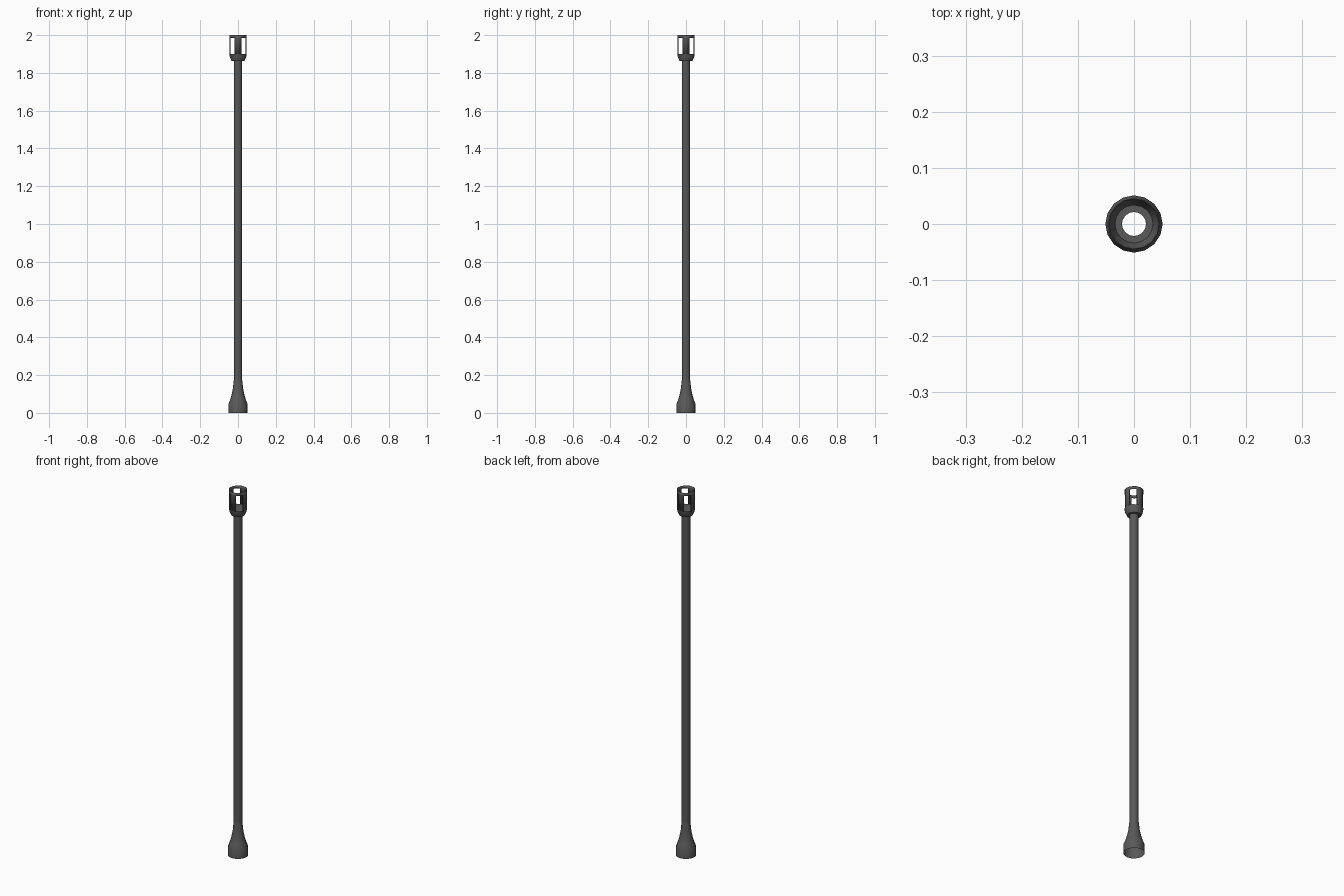
import bpy, bmesh, math

if "Cube" in bpy.data.objects:
    bpy.data.objects.remove(bpy.data.objects["Cube"])

SIDES = 16

metal = bpy.data.materials.new("dark grey metal")
metal.diffuse_color = (0.1, 0.1, 0.1, 1)
metal.use_nodes = True
metal.node_tree.nodes["Principled BSDF"].inputs["Base Color"].default_value = metal.diffuse_color


def revolve(name, profile, keep=lambda band, seg: True, wall=0.0):
    """Open shell turned from (radius, z) points; keep() decides which panels exist."""
    bm = bmesh.new()
    rings = [[bm.verts.new((r * math.cos(2 * math.pi * i / SIDES),
                            r * math.sin(2 * math.pi * i / SIDES), z))
              for i in range(SIDES)] for r, z in profile]
    for b in range(len(rings) - 1):
        for i in range(SIDES):
            if keep(b, i):
                j = (i + 1) % SIDES
                bm.faces.new((rings[b][i], rings[b][j], rings[b + 1][j], rings[b + 1][i]))
    mesh = bpy.data.meshes.new(name)
    bm.to_mesh(mesh)
    bm.free()
    mesh.materials.append(metal)
    obj = bpy.data.objects.new(name, mesh)
    bpy.context.collection.objects.link(obj)
    if wall:
        mod = obj.modifiers.new("wall", 'SOLIDIFY')
        mod.thickness = wall
        mod.offset = -1
    bpy.ops.object.select_all(action='DESELECT')
    obj.select_set(True)
    bpy.context.view_layer.objects.active = obj
    bpy.ops.object.shade_smooth_by_angle(angle=math.radians(30))
    return obj


# Hollow shaft
revolve("shaft", [(0.0215, 0.17), (0.0215, 1.863)])

# Flared foot, open underneath
revolve("flared_foot", [(0.051, 0.0), (0.051, 0.045), (0.043, 0.065), (0.034, 0.095),
                        (0.027, 0.13), (0.0235, 0.165), (0.0215, 0.18)])

# Cup under the cage: flat floor, then a flared wall
revolve("cage_cup", [(0.0215, 1.863), (0.034, 1.863), (0.043, 1.883), (0.046, 1.9)])

# Four prongs, each two panels wide, joined by a ring at the top
revolve("prong_cage", [(0.046, 1.9), (0.046, 1.985), (0.046, 2.0)],
        keep=lambda band, seg: band == 1 or seg % 4 in (0, 3), wall=0.002)
